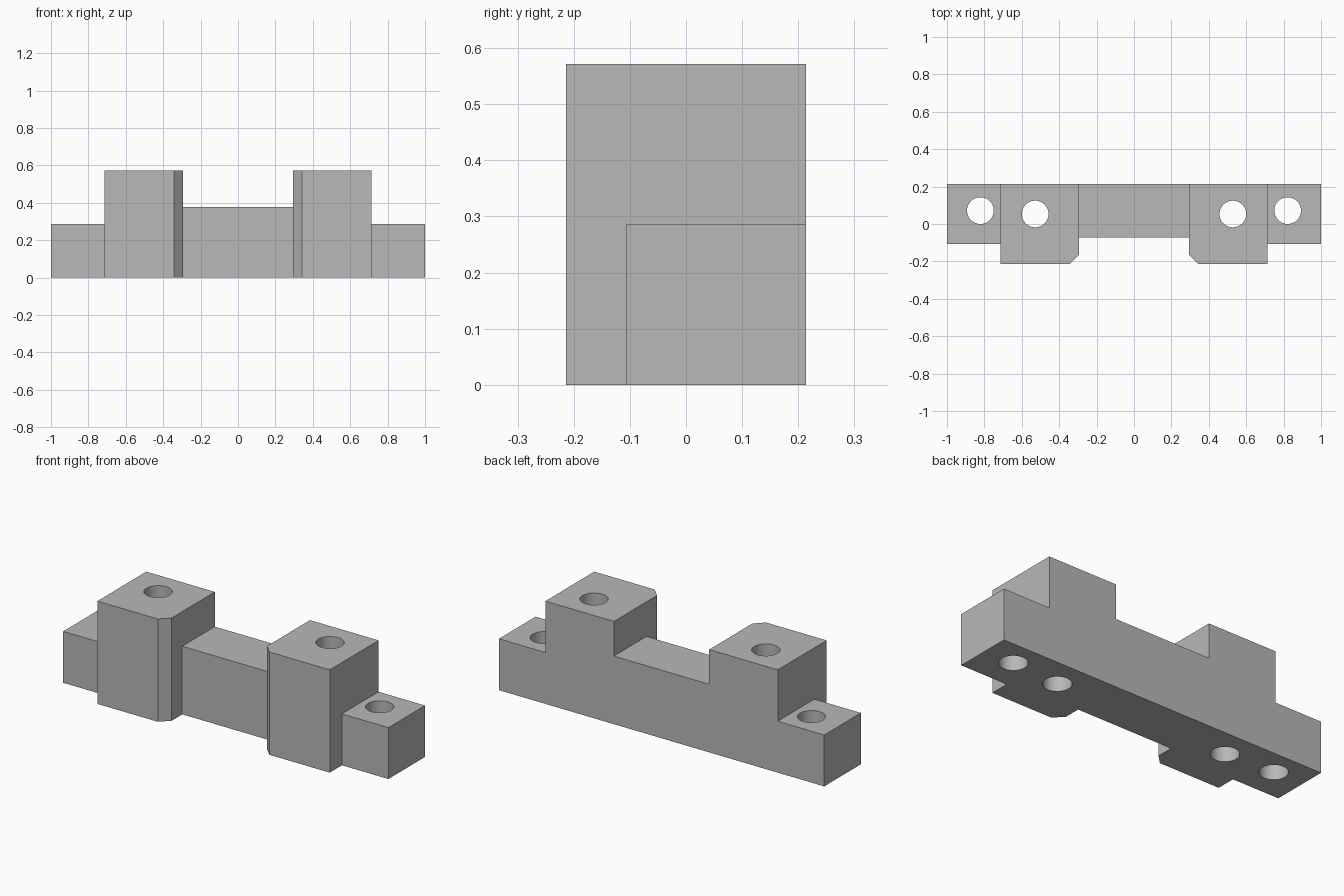
import bpy
import bmesh
import math

cube = bpy.data.objects.get("Cube")
if cube:
    bpy.data.objects.remove(cube, do_unlink=True)

U = 1 / 14  # base module of the bracket
BACK = 3 * U
HOLE_RADIUS = U

grey = bpy.data.materials.new("plain grey")
grey.use_nodes = True
grey.diffuse_color = (0.48, 0.48, 0.48, 1)
grey.node_tree.nodes["Principled BSDF"].inputs["Base Color"].default_value = grey.diffuse_color


def add_object(name, bm):
    bmesh.ops.recalc_face_normals(bm, faces=bm.faces[:])
    mesh = bpy.data.meshes.new(name)
    bm.to_mesh(mesh)
    bm.free()
    mesh.materials.append(grey)
    obj = bpy.data.objects.new(name, mesh)
    bpy.context.collection.objects.link(obj)
    return obj


def prism(name, outline, bottom, top):
    """Extrude a plan outline upward."""
    bm = bmesh.new()
    face = bm.faces.new([bm.verts.new((x, y, bottom)) for x, y in outline])
    up = bmesh.ops.extrude_face_region(bm, geom=[face])["geom"]
    verts = [v for v in up if isinstance(v, bmesh.types.BMVert)]
    bmesh.ops.translate(bm, verts=verts, vec=(0, 0, top - bottom))
    return add_object(name, bm)


def block(name, x0, x1, front, height):
    return prism(name, [(x0, front), (x1, front), (x1, BACK), (x0, BACK)], 0, height)


def combine(target, other, operation):
    mod = target.modifiers.new(operation, "BOOLEAN")
    mod.operation = operation
    mod.solver = "EXACT"
    mod.object = other
    bpy.context.view_layer.objects.active = target
    bpy.ops.object.modifier_apply(modifier=mod.name)
    bpy.data.objects.remove(other, do_unlink=True)


# Central bridge, running a little into both towers
body = block("bracket_body", -0.4, 0.4, -U, 5.3 * U)

inner, outer, chamfer = 4.1 * U, 10 * U, 0.7 * U
for s, side in ((1, "left"), (-1, "right")):
    # Tall tower with a chamfered inner front corner
    outline = [(inner, BACK), (inner, -BACK + chamfer), (inner + chamfer, -BACK),
               (outer, -BACK), (outer, BACK)]
    tower = prism(side + "_tower", [(s * x, y) for x, y in outline], 0, 8 * U)
    combine(body, tower, "UNION")

    # Low mounting ear
    ear = block(side + "_ear", *sorted((s * 0.65, s)), -1.5 * U, 4 * U)
    combine(body, ear, "UNION")

for s in (1, -1):
    # Vertical through holes in tower and ear
    for x, y in ((7.4 * U, 0.75 * U), (11.5 * U, U)):
        circle = [(s * x + HOLE_RADIUS * math.cos(a), y + HOLE_RADIUS * math.sin(a))
                  for a in (math.tau * i / 48 for i in range(48))]
        drill = prism("hole_cutter", circle, -0.1, 0.8)
        drill.hide_render = True
        combine(body, drill, "DIFFERENCE")

# Merge coplanar faces and keep the block edges crisp
bm = bmesh.new()
bm.from_mesh(body.data)
bmesh.ops.remove_doubles(bm, verts=bm.verts[:], dist=1e-5)
bmesh.ops.dissolve_limit(bm, angle_limit=math.radians(1), verts=bm.verts[:], edges=bm.edges[:])
bm.to_mesh(body.data)
bm.free()

bpy.ops.object.select_all(action="DESELECT")
body.select_set(True)
bpy.context.view_layer.objects.active = body
bpy.ops.object.shade_smooth_by_angle(angle=math.radians(30))
